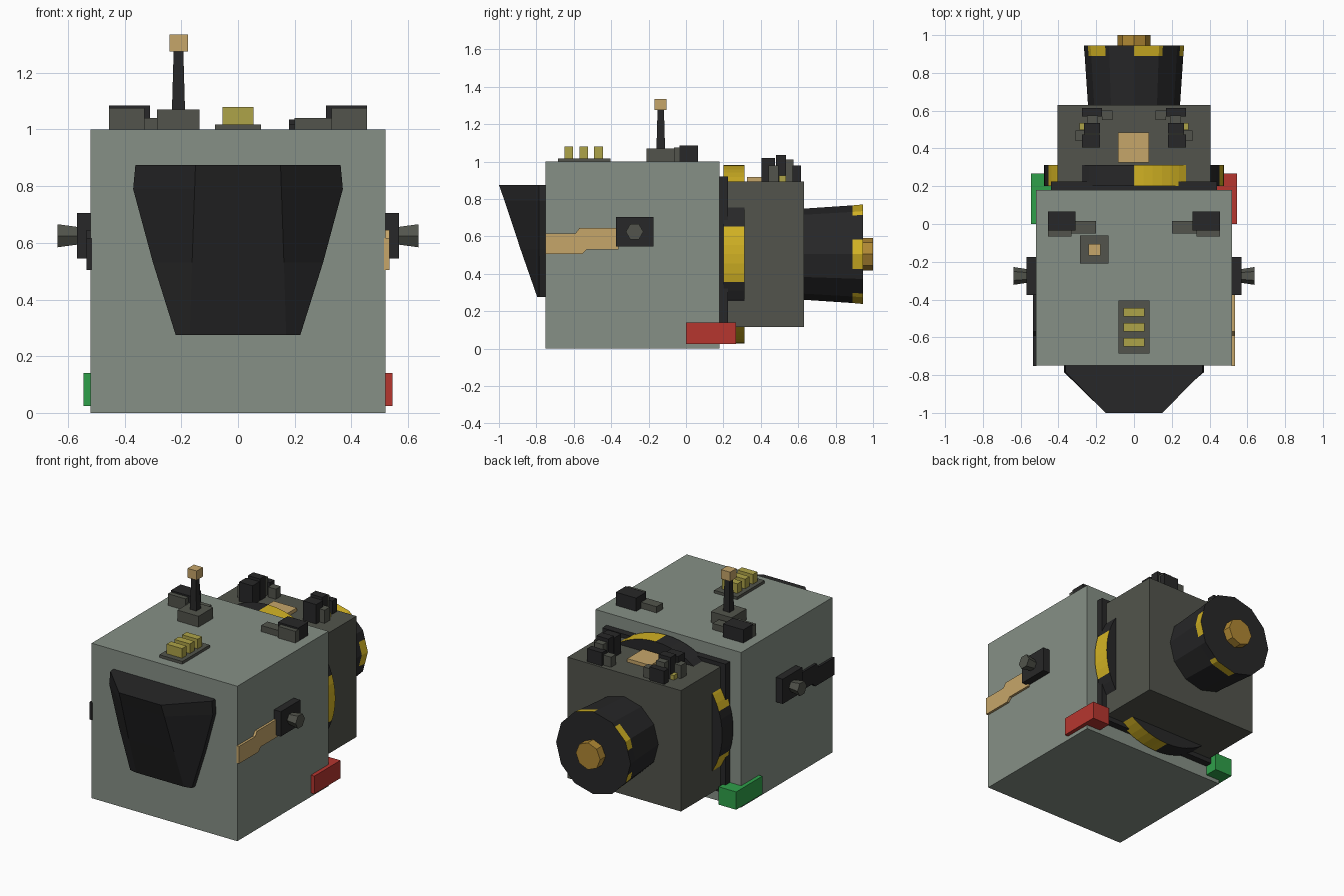
import bpy, bmesh, math

if "Cube" in bpy.data.objects:
    bpy.data.objects.remove(bpy.data.objects["Cube"])


def mat(name, r, g, b):
    m = bpy.data.materials.new(name)
    lin = [((c / 255 + 0.055) / 1.055) ** 2.4 for c in (r, g, b)]
    m.diffuse_color = (*lin, 1)
    m.use_nodes = True
    m.node_tree.nodes["Principled BSDF"].inputs["Base Color"].default_value = m.diffuse_color
    return m


HULL = mat("grey green", 134, 144, 134)
GREY = mat("dark grey", 82, 84, 76)
BLACK = mat("black", 39, 39, 40)
YELLOW = mat("yellow", 212, 180, 36)
OLIVE = mat("olive yellow", 174, 163, 72)
TAN = mat("tan", 198, 166, 106)
GOLD = mat("gold", 176, 136, 52)
RED = mat("red", 182, 54, 47)
GREEN = mat("green", 47, 160, 74)


def finish(name, bm, *mats):
    bmesh.ops.recalc_face_normals(bm, faces=bm.faces)
    me = bpy.data.meshes.new(name)
    bm.to_mesh(me)
    bm.free()
    for m in mats:
        me.materials.append(m)
    ob = bpy.data.objects.new(name, me)
    bpy.context.collection.objects.link(ob)
    return ob


def loft(name, sections, *mats, rule=None):
    """Skin a stack of equal-length closed sections and cap both ends."""
    bm = bmesh.new()
    rows = [[bm.verts.new(p) for p in s] for s in sections]
    n = len(rows[0])
    for k, (a, b) in enumerate(zip(rows, rows[1:])):
        for i in range(n):
            j = (i + 1) % n
            f = bm.faces.new((a[i], a[j], b[j], b[i]))
            f.material_index = rule(k, i) if rule else 0
    bm.faces.new(rows[0])
    bm.faces.new(rows[-1])
    return finish(name, bm, *mats)


def box(name, x, y, z, m):
    sections = [[(x[0], y[0], h), (x[1], y[0], h), (x[1], y[1], h), (x[0], y[1], h)] for h in z]
    return loft(name, sections, m)


def mirrored(name, x, y, z, m):
    for side, s in (("right", 1), ("left", -1)):
        box(f"{name}_{side}", sorted((s * x[0], s * x[1])), y, z, m)


def ring(y, radius, sides, steps, cz=0.505):
    """Polygon with the given sides, sampled in finer steps around the y axis."""
    w = 2 * math.pi / sides
    pts = []
    for i in range(steps):
        t = 2 * math.pi * i / steps
        r = radius * math.cos(w / 2) / math.cos((t + 1e-9) % w - w / 2)
        pts.append((r * math.cos(t), y, cz + r * math.sin(t)))
    return pts


def stripe(i):
    # five evenly spaced yellow stripes, one centred on +x
    return 1 if (i * 6 + 3 + 18) % 72 < 36 else 0


# Hull
box("hull", (-0.52, 0.52), (-0.75, 0.18), (0, 1), HULL)

# Tapered window bay on the front
bay = []
for z, xo, xi, yf in ((0.275, 0.22, 0.17, -0.795), (0.53, 0.30, 0.162, -0.884),
                      (0.79, 0.37, 0.153, -0.97), (0.875, 0.362, 0.15, -1.0)):
    bay.append([(-xo, -0.74, z), (-xo, -0.785, z), (-xi, yf, z),
                (xi, yf, z), (xo, -0.785, z), (xo, -0.74, z)])
loft("window_bay", bay, BLACK)

# Coupling plate, striped collar and rear engine block
box("coupling_plate", (-0.44, 0.44), (0.18, 0.225), (0.085, 0.92), BLACK)
loft("striped_collar", [ring(y, 0.477, 60, 60) for y in (0.2, 0.312)],
     BLACK, YELLOW, rule=lambda k, i: stripe(i))
box("engine_block", (-0.405, 0.405), (0.21, 0.63), (0.115, 0.895), GREY)

# Flared nozzle with striped rim and its core
loft("nozzle", [ring(0.62, 0.243, 12, 60), ring(0.89, 0.261, 12, 60), ring(0.945, 0.266, 12, 60)],
     BLACK, YELLOW, rule=lambda k, i: stripe(i) if k == 1 else 0)
loft("nozzle_core", [ring(y, 0.087, 8, 8) for y in (0.93, 1.0)], GOLD)

# Hatch and fittings on top of the engine block
box("engine_hatch", (-0.085, 0.08), (0.325, 0.485), (0.89, 0.917), TAN)
mirrored("fitting_front", (0.18, 0.275), (0.405, 0.475), (0.89, 1.02), BLACK)
mirrored("fitting_tall", (0.18, 0.265), (0.48, 0.535), (0.89, 1.035), BLACK)
mirrored("fitting_side", (0.26, 0.31), (0.44, 0.495), (0.89, 0.98), GREY)
mirrored("fitting_rear", (0.17, 0.275), (0.57, 0.615), (0.89, 0.98), BLACK)
mirrored("fitting_link", (0.19, 0.25), (0.53, 0.575), (0.89, 1.012), GREY)
mirrored("fitting_inner", (0.115, 0.17), (0.55, 0.6), (0.89, 0.96), GREY)
mirrored("fitting_lamp", (0.265, 0.288), (0.497, 0.535), (0.89, 0.925), OLIVE)

# Roof boxes
mirrored("roof_box", (0.31, 0.455), (-0.035, 0.065), (1, 1.085), BLACK)
mirrored("roof_box_front", (0.33, 0.455), (-0.065, -0.03), (1, 1.075), GREY)
mirrored("roof_box_inner", (0.2, 0.345), (-0.05, 0.015), (1, 1.04), GREY)

# Antenna
box("antenna_base", (-0.285, -0.135), (-0.21, -0.06), (1, 1.07), GREY)
loft("antenna_mast", [[(-0.21 + a * h, -0.135 + b * h, z) for a, b in ((-1, -1), (1, -1), (1, 1), (-1, 1))]
                      for h, z in ((0.023, 1.07), (0.017, 1.28))], BLACK)
box("antenna_tip", (-0.242, -0.177), (-0.168, -0.105), (1.275, 1.335), TAN)

# Roof panel with three buttons
box("button_panel", (-0.082, 0.082), (-0.685, -0.405), (1, 1.018), GREY)
for i in range(3):
    y = -0.626 + 0.079 * i
    box(f"button_{i + 1}", (-0.055, 0.055), (y - 0.023, y + 0.023), (1.018, 1.08), OLIVE)

# Side thruster pods, each with a stepped strip running forward
strip = [(-0.752, 0.505), (-0.555, 0.505), (-0.53, 0.53), (-0.36, 0.53),
         (-0.36, 0.645), (-0.57, 0.645), (-0.59, 0.617), (-0.752, 0.617)]
for side, s, colour in (("right", 1, TAN), ("left", -1, BLACK)):
    loft(f"side_strip_{side}", [[(s * x, y, z) for y, z in strip] for x in (0.515, 0.535)], colour)
    loft(f"side_thruster_{side}",
         [[(s * x, -0.275 + r * math.cos(k * math.pi / 3), 0.625 + r * math.sin(k * math.pi / 3))
           for k in range(6)] for x, r in ((0.56, 0.035), (0.637, 0.047))], GREY)
mirrored("side_pod", (0.515, 0.568), (-0.375, -0.175), (0.545, 0.705), BLACK)

# Navigation lights on the lower rear corners
box("light_right", (0.42, 0.545), (0, 0.267), (0.025, 0.14), RED)
box("light_left", (-0.545, -0.42), (0, 0.267), (0.025, 0.14), GREEN)
